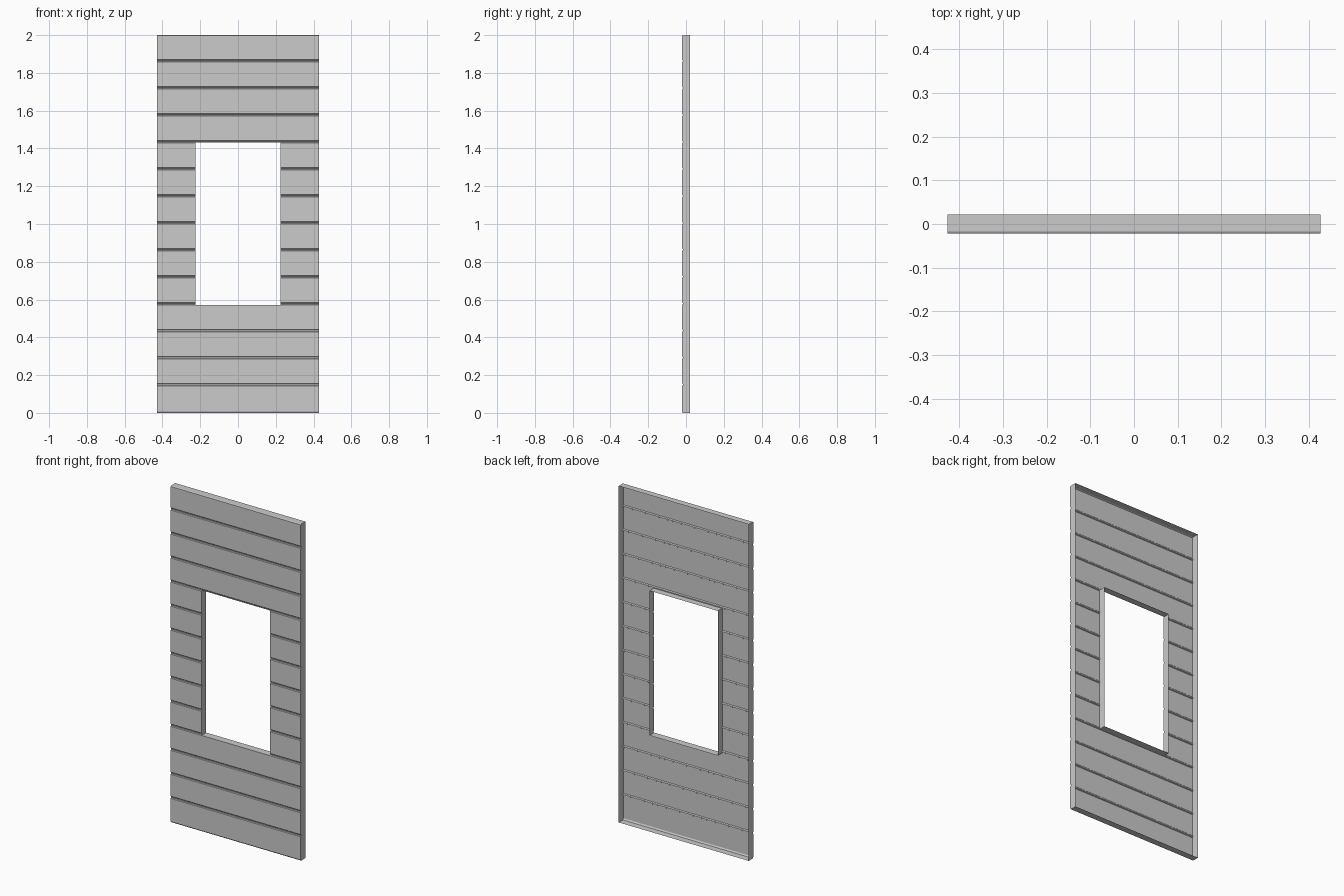
import bpy, bmesh

if "Cube" in bpy.data.objects:
    bpy.data.objects.remove(bpy.data.objects["Cube"])

W, WIN = 0.4275, 0.2245          # half widths: panel, window opening
FRONT, GROOVE, BACK = -0.022, -0.017, 0.022
BOARDS = 14
STEP = 2.0 / BOARDS
LIP = 0.003

# Side profile (z, y): a stack of boards separated by shallow grooves
profile = [(0, GROOVE), (0.008, FRONT)]
for k in range(1, BOARDS):
    z = k * STEP
    profile += [(z, FRONT), (z + LIP, GROOVE), (z + 0.009, GROOVE), (z + 0.014, FRONT)]
profile += [(2 - LIP, FRONT), (2, GROOVE)]

# Siding sheet, swept across three columns with the window left open
bm = bmesh.new()
xs = [-W, -WIN, WIN, W]
rows = [[bm.verts.new((x, y, z)) for x in xs] for z, y in profile]
win_low, win_high = 4 * STEP, 10 * STEP + LIP
for i in range(len(rows) - 1):
    mid = (profile[i][0] + profile[i + 1][0]) / 2
    for c in range(3):
        if c == 1 and win_low < mid < win_high:
            continue
        a, b = rows[i], rows[i + 1]
        bm.faces.new((a[c], a[c + 1], b[c + 1], b[c]))
loose = [v for v in bm.verts if not v.link_faces]
bmesh.ops.delete(bm, geom=loose, context='VERTS')

# Return flanges: outer edges and window edges run straight back
rim = [e for e in bm.edges if e.is_boundary]
out = bmesh.ops.extrude_edge_only(bm, edges=rim)
for v in out["geom"]:
    if isinstance(v, bmesh.types.BMVert):
        v.co.y = BACK
bmesh.ops.recalc_face_normals(bm, faces=bm.faces)
# Board faces point to the front
bm.faces.ensure_lookup_table()
board = min(bm.faces, key=lambda f: f.calc_center_median().y)
if board.normal.y > 0:
    bmesh.ops.reverse_faces(bm, faces=bm.faces)

mesh = bpy.data.meshes.new("wall_panel_with_window")
bm.to_mesh(mesh)
bm.free()
bpy.context.collection.objects.link(bpy.data.objects.new("wall_panel_with_window", mesh))
